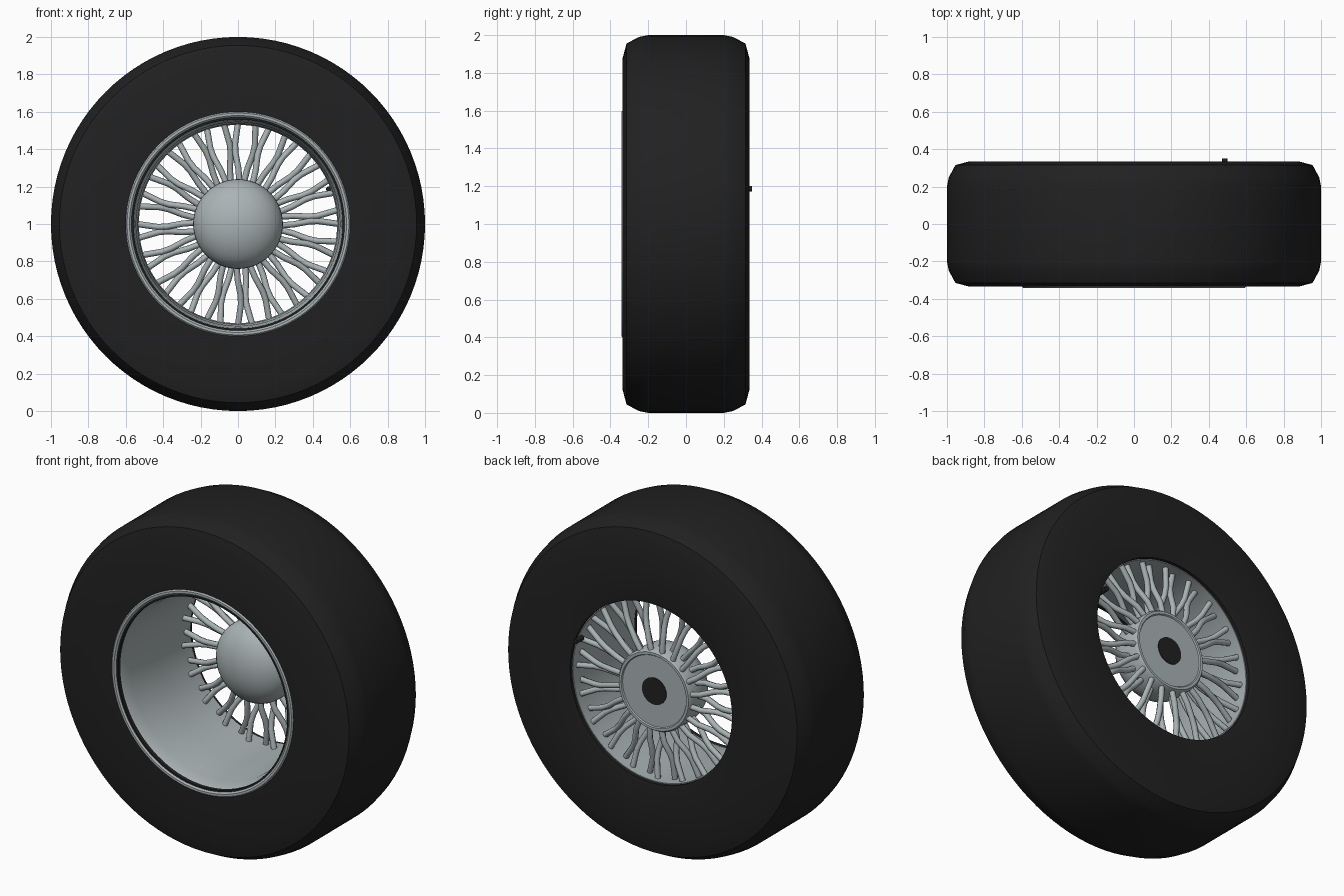
import bpy, bmesh, math
from mathutils import Matrix, Vector

cube = bpy.data.objects.get("Cube")
if cube:
    bpy.data.objects.remove(cube, do_unlink=True)

HUB_Z = 1.0
SPOKES = 20


def material(name, rgb):
    m = bpy.data.materials.new(name)
    m.use_nodes = True
    m.diffuse_color = (*rgb, 1)
    m.node_tree.nodes["Principled BSDF"].inputs["Base Color"].default_value = (*rgb, 1)
    return m


rubber = material("black rubber", (0.015, 0.015, 0.015))
metal = material("silver metal", (0.40, 0.45, 0.46))


def lathe(name, profile, mat, steps=96, angle=35):
    """Spin a (radius, y) profile around the axle."""
    bm = bmesh.new()
    verts = [bm.verts.new((r, y, 0)) for r, y in profile]
    edges = [bm.edges.new(p) for p in zip(verts, verts[1:])]
    bmesh.ops.spin(bm, geom=verts + edges, cent=(0, 0, 0), axis=(0, 1, 0),
                   angle=math.tau, steps=steps, use_merge=True)
    bmesh.ops.remove_doubles(bm, verts=bm.verts, dist=0.0005)
    bmesh.ops.recalc_face_normals(bm, faces=bm.faces)
    mesh = bpy.data.meshes.new(name)
    bm.to_mesh(mesh)
    bm.free()
    mesh.materials.append(mat)
    obj = bpy.data.objects.new(name, mesh)
    obj.location.z = HUB_Z
    bpy.context.collection.objects.link(obj)
    bpy.ops.object.select_all(action="DESELECT")
    obj.select_set(True)
    bpy.context.view_layer.objects.active = obj
    bpy.ops.object.shade_smooth_by_angle(angle=math.radians(angle))
    return obj


# Tyre: closed ring with chamfered shoulders
half = [(0.56, 0.335), (0.88, 0.335), (0.955, 0.315), (0.99, 0.25), (1.0, 0.2)]
tyre = [(r, -y) for r, y in half] + [(r, y) for r, y in reversed(half)]
lathe("tyre", tyre + [(0.535, 0.33), (0.535, 0.3), (0.56, 0.28), tyre[0]], rubber)

# Rim: rolled front lip leading into a deep barrel
lathe("rim", [(0.60, -0.32), (0.60, -0.335), (0.593, -0.342), (0.58, -0.342), (0.57, -0.335),
              (0.555, -0.30), (0.545, -0.24), (0.535, 0.0), (0.53, 0.31),
              (0.54, 0.31), (0.56, 0.0), (0.57, -0.28), (0.60, -0.32)], metal)

# Hub: domed front, stepped back plate
dome = [(0.24 * math.sin(t), 0.17 - 0.16 * math.cos(t))
        for t in (math.pi / 2 * i / 10 for i in range(11))]
lathe("hub", dome + [(0.24, 0.29), (0.23, 0.305), (0.215, 0.305), (0.21, 0.298),
                     (0.0, 0.298)], metal, 64)
lathe("axle_hole", [(0.0, 0.302), (0.08, 0.302), (0.08, 0.29)], rubber, 32)

# Spokes: pairs of rods pinched together halfway
curve = bpy.data.curves.new("spokes", "CURVE")
curve.dimensions = "3D"
curve.bevel_depth = 0.0165
curve.bevel_resolution = 2
curve.use_fill_caps = True
curve.materials.append(metal)
path = [(0.21, 6.5, 0.03), (0.30, 4.3, 0.03), (0.38, 1.9, 0.01),
        (0.43, 1.9, 0.0), (0.54, 4.0, -0.015)]
for i in range(SPOKES):
    for side in (-1, 1):
        spline = curve.splines.new("POLY")
        spline.points.add(len(path) - 1)
        for point, (r, spread, shift) in zip(spline.points, path):
            a = math.radians(360 / SPOKES * i + side * spread + 4)
            point.co = (r * math.cos(a), 0.25 + side * shift, r * math.sin(a), 1)
        spline.use_smooth = True
spokes = bpy.data.objects.new("spokes", curve)
spokes.location.z = HUB_Z
bpy.context.collection.objects.link(spokes)

# Valve stem beside the back of the rim
a = math.radians(21)
bpy.ops.mesh.primitive_cylinder_add(
    vertices=12, radius=0.015, depth=0.06, rotation=(math.pi / 2, 0, 0),
    location=(0.52 * math.cos(a), 0.32, HUB_Z + 0.52 * math.sin(a)))
valve = bpy.context.object
valve.name = "valve_stem"
valve.data.materials.append(rubber)
